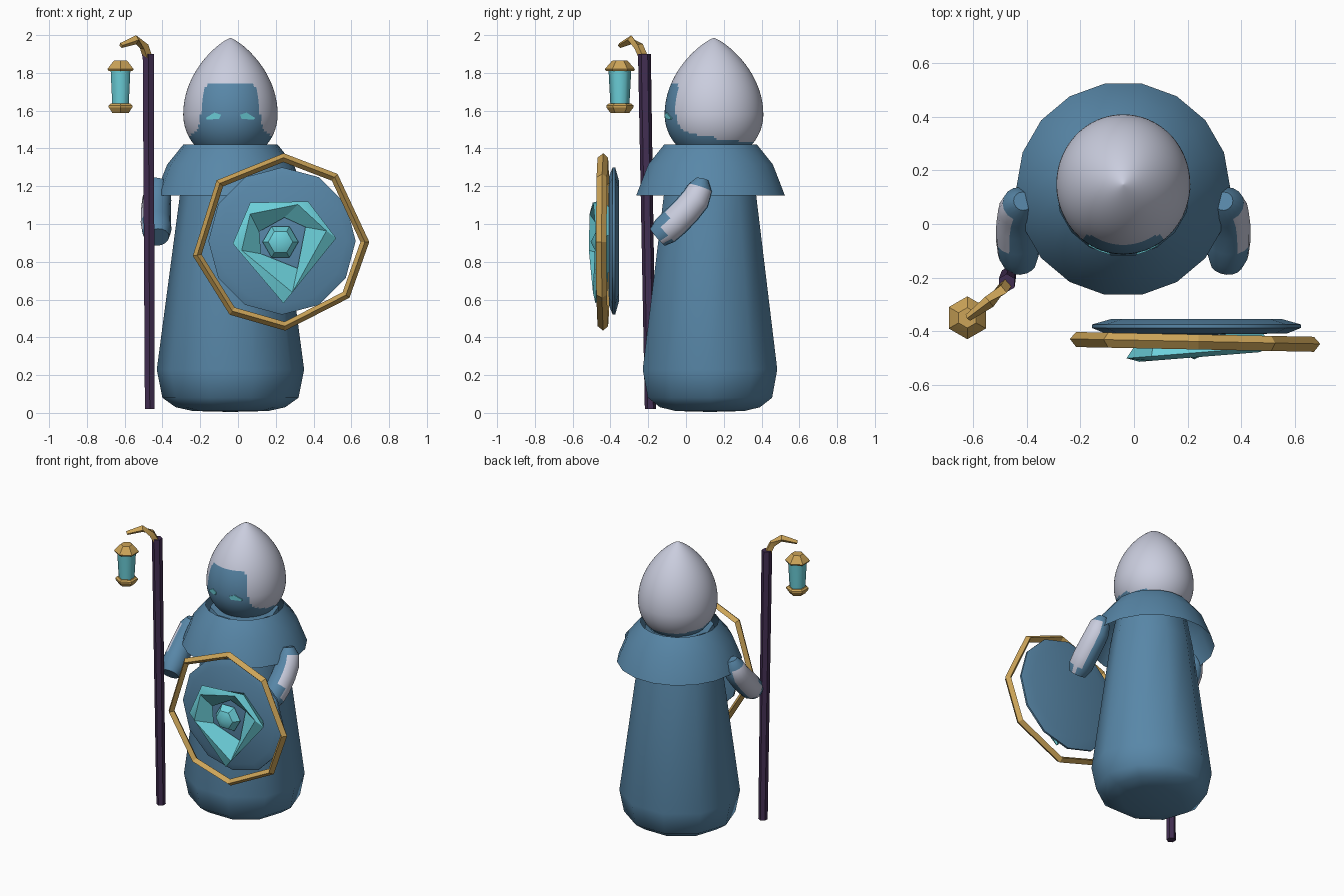
import bpy, bmesh, math
from mathutils import Vector, Matrix

if "Cube" in bpy.data.objects:
    bpy.data.objects.remove(bpy.data.objects["Cube"])


def material(name, r, g, b):
    lin = [((c / 255 + 0.055) / 1.055) ** 2.4 for c in (r, g, b)]
    m = bpy.data.materials.new(name)
    m.diffuse_color = (*lin, 1)
    m.use_nodes = True
    m.node_tree.nodes["Principled BSDF"].inputs["Base Color"].default_value = m.diffuse_color
    return m


BLUE = material("blue cloth", 88, 135, 168)
PALE = material("pale cloth", 202, 205, 222)
CYAN = material("glowing cyan", 108, 208, 218)
GOLD = material("gold metal", 204, 164, 88)
WOOD = material("dark purple wood", 66, 46, 82)


def build(name, verts, faces, mats, matrix=Matrix(), angle=30, rule=None):
    bm = bmesh.new()
    vs = [bm.verts.new(matrix @ Vector(v)) for v in verts]
    for f in faces:
        bm.faces.new([vs[i] for i in f])
    bmesh.ops.remove_doubles(bm, verts=bm.verts, dist=1e-5)
    bmesh.ops.recalc_face_normals(bm, faces=bm.faces)
    for f in bm.faces:
        if rule:
            f.material_index = rule(f.calc_center_median(), f.normal)
    me = bpy.data.meshes.new(name)
    bm.to_mesh(me)
    bm.free()
    for m in mats:
        me.materials.append(m)
    ob = bpy.data.objects.new(name, me)
    bpy.context.collection.objects.link(ob)
    bpy.ops.object.select_all(action='DESELECT')
    ob.select_set(True)
    bpy.context.view_layer.objects.active = ob
    bpy.ops.object.shade_smooth_by_angle(angle=math.radians(angle))
    return ob


def loft(rings, closed=False, caps=False):
    """Skin a list of equal rings of points."""
    n, k = len(rings[0]), len(rings)
    faces = []
    for i in range(k if closed else k - 1):
        a, b = i * n, (i + 1) % k * n
        faces += [(a + j, a + (j + 1) % n, b + (j + 1) % n, b + j) for j in range(n)]
    if caps:
        faces += [tuple(range(n)), tuple(range((k - 1) * n, k * n))]
    return [p for r in rings for p in r], faces


def lathe(name, profile, sides, mats, loc=(0, 0, 0), sy=1.0, turn=0.0, rot=Matrix(), caps=False, **kw):
    rings = [[(r * math.cos(turn + math.tau * j / sides),
               r * sy * math.sin(turn + math.tau * j / sides), z) for j in range(sides)]
             for r, z in profile]
    return build(name, *loft(rings, caps=caps), mats, Matrix.Translation(loc) @ rot, **kw)


def tube(name, path, radii, sides, mats, **kw):
    pts = [Vector(p) for p in path]
    rings = []
    for i, (p, r) in enumerate(zip(pts, radii)):
        t = (pts[min(i + 1, len(pts) - 1)] - pts[max(i - 1, 0)]).normalized()
        ref = Vector((1, 0, 0)) if abs(t.x) < 0.7 else Vector((0, 0, 1))
        u = t.cross(ref).normalized()
        v = t.cross(u)
        rings.append([p + r * (u * math.cos(math.tau * j / sides) + v * math.sin(math.tau * j / sides))
                      for j in range(sides)])
    return build(name, *loft(rings, caps=True), mats, **kw)


def band(name, centre, corners, section, mats, tilt, **kw):
    """Closed polygon frame; section rows are (scale, y, twist)."""
    cx, cz = centre
    rings = []
    for r, deg in corners:
        ring = []
        for s, y, twist in section:
            a = math.radians(deg + twist)
            x = r * s * math.cos(a)
            ring.append((cx + x, y + tilt * x, cz + r * s * math.sin(a)))
        rings.append(ring)
    return build(name, *loft(rings, closed=True), mats, **kw)


CX = -0.04  # the figure's own axis

# robe and shoulder cape
lathe("robe", [(0, .005), (.2, .01), (.29, .03), (.36, .08), (.39, .23), (.268, 1.15), (.22, 1.4), (0, 1.4)],
      10, [BLUE], (CX, .127, 0), sy=.96, angle=50)
lathe("shoulder_cape", [(.25, 1.42), (.335, 1.315), (.40, 1.15)], 18, [BLUE], (CX, .13, 0), angle=40)

# hooded head: egg shape, face opening and lower edge in blue
HY, HZ, HR, HS = .148, 1.58, .25, 1.045


def face_rule(c, n):
    x = abs(c.x - CX)
    if c.z < 1.464 - .09 * c.y:
        return 1
    half = .15 + max(0, 1.62 - c.z) * .2 + max(0, 1.5 - c.z) * 1.0
    if c.z > 1.66:
        half = .08 + .07 * math.sqrt(max(0, 1 - ((c.z - 1.66) / .09) ** 2))
    return 1 if c.y < HY and c.z < 1.75 and x < half else 0


egg = []
for i in range(61):
    a = math.pi * (i / 60 - .5)
    c = max(0, math.cos(a))
    egg.append((HR * c ** 1.6, HZ + .405 * math.sin(a)) if a > 0 else (HR * c, HZ + .25 * math.sin(a)))
egg[0], egg[-1] = (0, egg[0][1]), (0, egg[-1][1])
lathe("hooded_head", egg, 96, [PALE, BLUE], (CX, HY, 0), sy=HS, angle=60, rule=face_rule)


# eyes: thin plates lying on the face
def head_y(x, z):
    r = HR * math.sqrt(max(0, 1 - ((z - HZ) / .3) ** 2))
    return HY - HS * math.sqrt(r * r - x * x)


for side, s in (("left", -1), ("right", 1)):
    outline = [(.05, 1.578), (.085, 1.59), (.13, 1.562), (.125, 1.553), (.06, 1.556)]
    rings = [[(CX + s * x, head_y(x, z) + d, z) for x, z in outline] for d in (-.006, .002)]
    build(side + "_eye", *loft(rings, caps=True), [CYAN])

    # sleeves with a pale outer patch
    path = [(.375, .085, 1.235), (.385, .075, 1.19), (.39, .05, 1.13), (.395, 0, 1.07),
            (.395, -.06, 1.01), (.39, -.11, .965), (.385, -.15, .93)]
    tube(side + "_sleeve", [(CX + s * x, y, z) for x, y, z in path],
         [.035, .066, .077, .079, .08, .078, .06], 16, [BLUE, PALE], angle=50,
         rule=lambda c, n, s=s: int(n.x * s > .5 and c.y > -.115 and c.z < 1.2))

# staff and hook
tube("staff", [(-.467, -.188, .02), (-.475, -.22, 1.9)], [.03, .034], 6, [WOOD])
tube("staff_hook", [(-.478, -.225, 1.88), (-.497, -.25, 1.94), (-.54, -.29, 1.975), (-.62, -.35, 1.945)],
     [.025, .025, .024, .014], 4, [GOLD])

# hanging lantern, six sided
LAMP = (-.622, -.35, 0)
lathe("lantern_cap", [(.074, 1.81), (.08, 1.82), (.045, 1.86), (.038, 1.866)], 6, [GOLD], LAMP,
      turn=math.pi / 6, caps=True)
lathe("lantern_glass", [(.05, 1.625), (.06, 1.81)], 6, [CYAN], LAMP, turn=math.pi / 6, caps=True, angle=65)
lathe("lantern_base", [(.05, 1.588), (.072, 1.618), (.072, 1.628), (.06, 1.637)], 6, [GOLD], LAMP,
      turn=math.pi / 6, caps=True)

# floating shield: disc, gold frame, cyan twisted emblem
FACING = Matrix.Rotation(math.pi / 2, 4, 'X')
lathe("shield_disc", [(0, -.025), (.32, -.025), (.39, -.005), (.39, .008), (.34, .028), (0, .035)],
      12, [BLUE], (.233, -.38, .91), rot=FACING, angle=35)
band("shield_frame", (.225, .905),
     [(.47, a) for a in (88, 50, 0, -39, -87, -125, -171, 136)],
     [(1, -.438, 0), (.95, -.468, 0), (.9, -.442, 0), (.95, -.412, 0)], [GOLD], -.02)
band("shield_emblem", (.235, .91),
     [(.265, 130), (.25, 57), (.285, 3), (.33, -89), (.263, 183)],
     [(1, -.48, 0), (.84, -.497, 10), (.5, -.435, 28), (.85, -.42, 5)], [CYAN], .08)
lathe("emblem_core", [(0, -.05), (.095, 0), (.065, .045), (0, .075)], 6, [CYAN], (.225, -.43, .905), rot=FACING)
